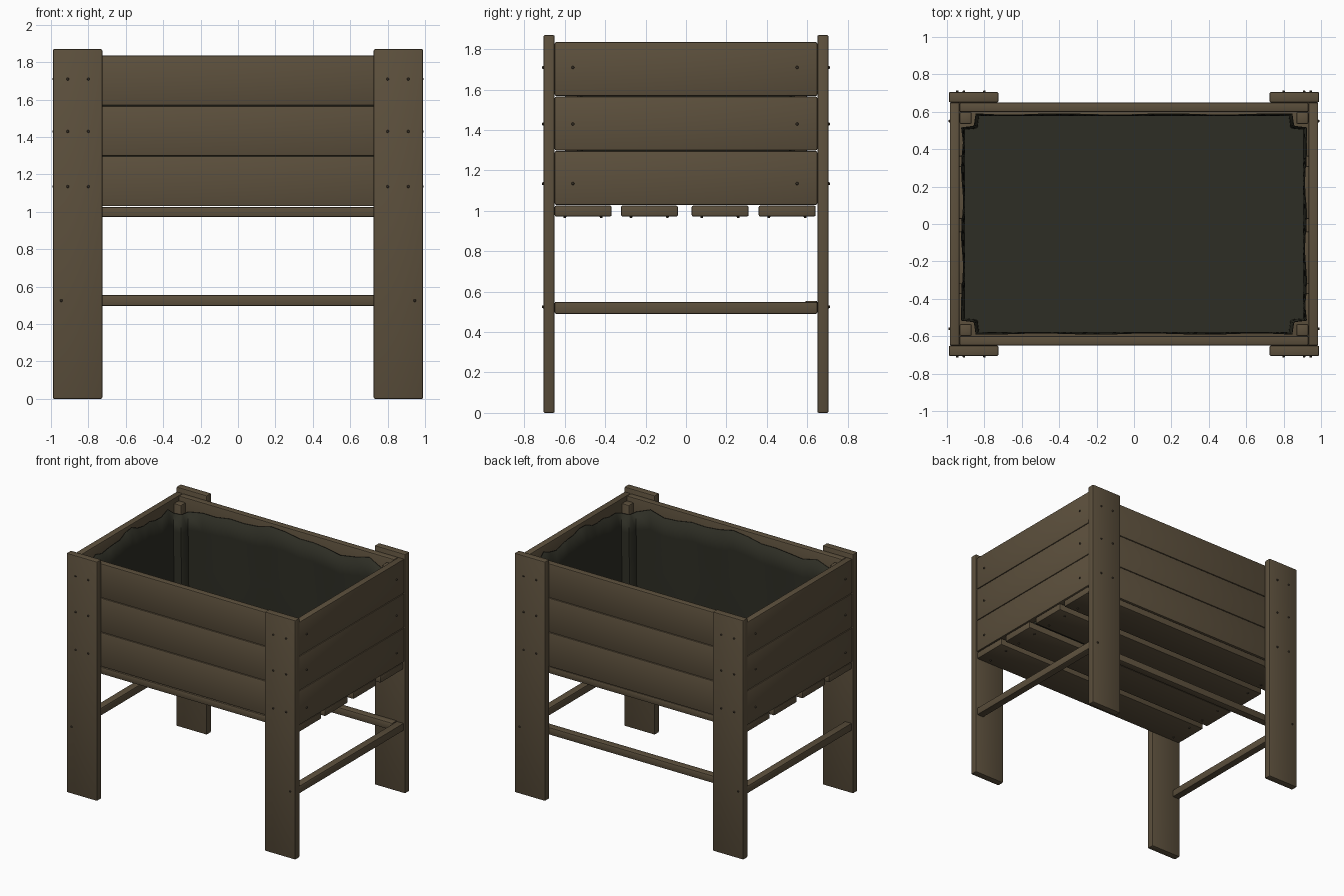
import bpy, bmesh, math
from mathutils import Vector

if "Cube" in bpy.data.objects:
    bpy.data.objects.remove(bpy.data.objects["Cube"])


def material(name, rgb):
    m = bpy.data.materials.new(name)
    m.diffuse_color = (*rgb, 1)
    m.use_nodes = True
    m.node_tree.nodes["Principled BSDF"].inputs["Base Color"].default_value = m.diffuse_color
    return m


WOOD = material("brown wood", (0.108, 0.080, 0.046))
LINER = material("dark liner", (0.027, 0.027, 0.018))
SCREW = material("dark screw", (0.060, 0.046, 0.030))


def finish(bm, name, mat):
    bmesh.ops.recalc_face_normals(bm, faces=bm.faces)
    me = bpy.data.meshes.new(name)
    bm.to_mesh(me)
    bm.free()
    me.materials.append(mat)
    ob = bpy.data.objects.new(name, me)
    bpy.context.collection.objects.link(ob)
    bpy.context.view_layer.objects.active = ob
    ob.select_set(True)
    bpy.ops.object.shade_smooth_by_angle(angle=math.radians(35))
    ob.select_set(False)
    return ob


def board(name, x, y, z, bevel=0.008):
    """Plank with softened edges, from (min, max) ranges."""
    bm = bmesh.new()
    bmesh.ops.create_cube(bm, size=1)
    for v in bm.verts:
        v.co = Vector([(r[0] + r[1]) / 2 + c * (r[1] - r[0]) for r, c in zip((x, y, z), v.co)])
    bmesh.ops.bevel(bm, geom=bm.edges[:], offset=bevel, segments=2, affect='EDGES', profile=0.5)
    return finish(bm, name, WOOD)


def span(s, a, b):
    return tuple(sorted((s * a, s * b)))


def screws(name, points, normal):
    """Small domed heads, all facing along one normal."""
    bm = bmesh.new()
    turn = Vector((0, 0, 1)).rotation_difference(Vector(normal)).to_matrix()
    for p in points:
        new = bmesh.ops.create_cone(bm, cap_ends=True, segments=8, radius1=0.009,
                                    radius2=0.005, depth=0.012)["verts"]
        for v in new:
            v.co = turn @ v.co + Vector(p)
    finish(bm, name, SCREW)


SCREW_ROWS = (1.71, 1.43, 1.135)

# Wide corner legs with their screws
for sy, end in ((-1, "front"), (1, "back")):
    for sx, side in ((-1, "left"), (1, "right")):
        board(f"{end}_{side}_leg", span(sx, 0.725, 0.99), span(sy, 0.65, 0.706), (0, 1.87))
        pts = [(sx * x, sy * 0.708, z) for z in SCREW_ROWS for x in (0.80, 0.91)]
        pts.append((sx * 0.945, sy * 0.708, 0.525))
        screws(f"{end}_{side}_leg_screws", pts, (0, sy, 0))

# Three stacked planks on each wall
for i in range(3):
    z = (1.03 + i * 0.269, 1.297 + i * 0.269)
    for s, (end, side) in ((-1, ("front", "left")), (1, ("back", "right"))):
        board(f"{end}_wall_plank", (-0.932, 0.932), span(s, 0.598, 0.65), z)
        board(f"{side}_wall_plank", span(s, 0.932, 0.985), (-0.65, 0.65), z)
for s, side in ((-1, "left"), (1, "right")):
    screws(f"{side}_wall_screws", [(s * 0.987, y, z) for z in SCREW_ROWS for y in (-0.56, 0.55)],
           (s, 0, 0))

# Floor slats
for y0 in (-0.65, -0.322, 0.028, 0.36):
    board("floor_slat", (-0.98, 0.98), (y0, y0 + 0.282), (0.972, 1.026))
    screws("floor_slat_screws", [(x, y0 + d, 0.970) for x in (-0.89, 0.89) for d in (0.05, 0.23)],
           (0, 0, -1))

# Inner corner posts
for sx in (-1, 1):
    for sy in (-1, 1):
        board("corner_post", span(sx, 0.868, 0.932), span(sy, 0.535, 0.598), (1.03, 1.80))

# Stretcher bars: both sides and the back
for s, side in ((-1, "left"), (1, "right")):
    board(f"{side}_stretcher", span(s, 0.92, 0.98), (-0.65, 0.65), (0.49, 0.55))
board("back_stretcher", (-0.92, 0.92), (0.59, 0.65), (0.497, 0.555))


# Liner: wavy-edged sheet that steps around the corner posts
def liner_outline():
    quarter = [(0.922, 0.515), (0.860, 0.522), (0.853, 0.530), (0.845, 0.589)]
    corners = []
    for sx, sy, rev in ((1, 1, 0), (-1, 1, 1), (-1, -1, 0), (1, -1, 1)):
        pts = [(sx * x, sy * y) for x, y in quarter]
        corners.append(pts[::-1] if rev else pts)
    out = []
    for i, pts in enumerate(corners):
        out += [(p, True) for p in pts]
        a, b = Vector(pts[-1]), Vector(corners[(i + 1) % 4][0])
        out += [(tuple(a.lerp(b, k / 14)), False) for k in range(1, 14)]
    return out


bm = bmesh.new()
outline = liner_outline()
rings = []
for k in range(6):
    t = k / 5
    ring = []
    for i, ((x, y), at_post) in enumerate(outline):
        top = 1.735 if at_post else 1.785 + 0.022 * math.sin(i * 0.75) + 0.012 * math.sin(i * 1.9)
        pull = 1 - 0.018 * (1 - t) - (0 if at_post else 0.006 * (1 + math.sin(i * 1.3)) * t)
        ring.append(bm.verts.new((x * pull, y * pull, 1.04 + (top - 1.04) * t)))
    rings.append(ring)
n = len(outline)
for a, b in zip(rings, rings[1:]):
    for i in range(n):
        j = (i + 1) % n
        bm.faces.new((a[i], a[j], b[j], b[i]))
bm.faces.new(rings[0])
liner = finish(bm, "liner", LINER)
mod = liner.modifiers.new("thickness", 'SOLIDIFY')
mod.thickness = 0.006
mod.offset = 0
